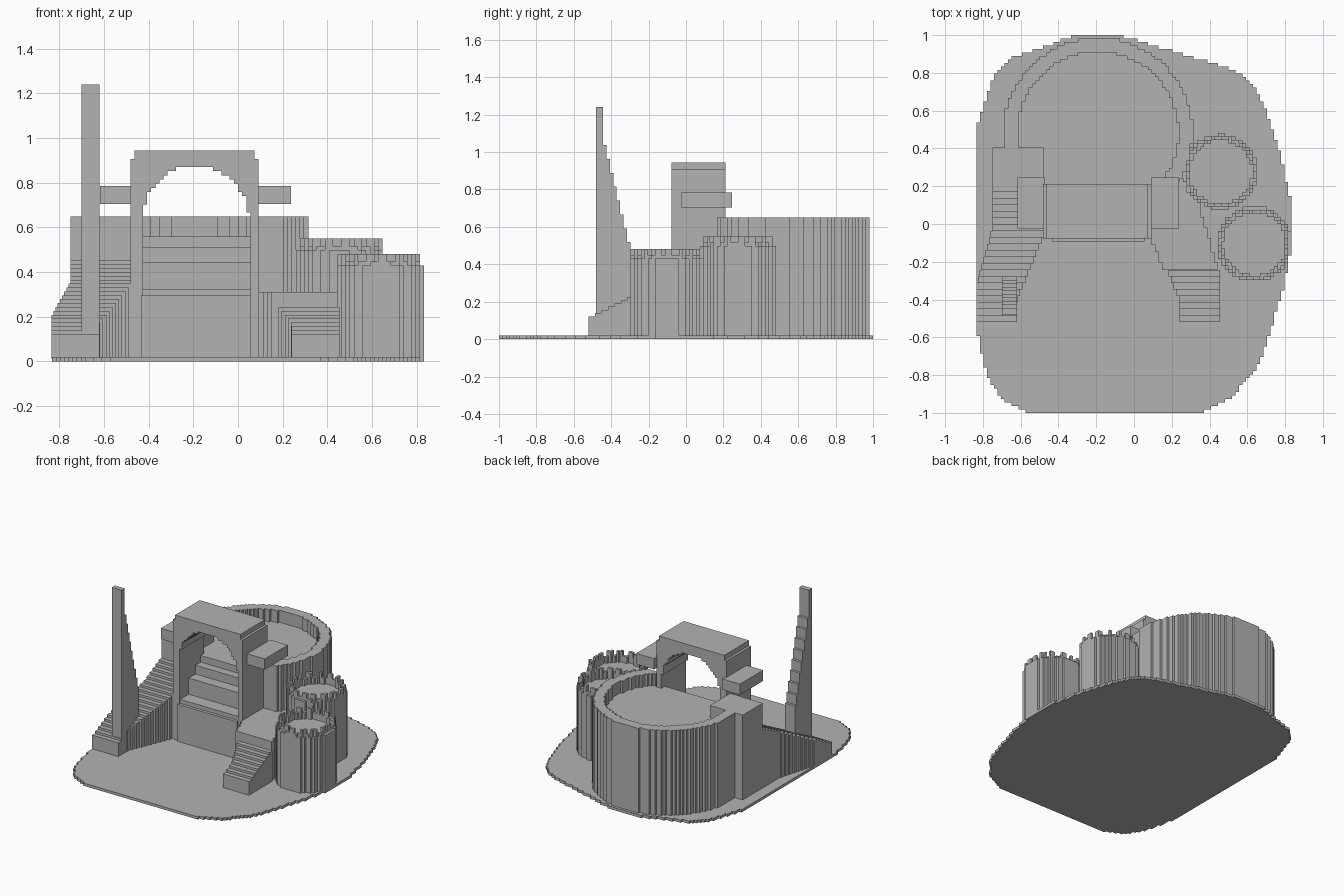
import bpy
import bmesh
import math

CELL = 2 / 108
cube = bpy.data.objects.get("Cube")
if cube:
    bpy.data.objects.remove(cube)

stone = bpy.data.materials.new("grey_stone")
stone.use_nodes = True
stone.diffuse_color = (0.45, 0.45, 0.45, 1)
stone.node_tree.nodes["Principled BSDF"].inputs["Base Color"].default_value = (0.45, 0.45, 0.45, 1)


def clamp(v, lo, hi):
    return max(lo, min(hi, v))


def finish(name, bm):
    bmesh.ops.recalc_face_normals(bm, faces=bm.faces)
    mesh = bpy.data.meshes.new(name)
    bm.to_mesh(mesh)
    bm.free()
    mesh.materials.append(stone)
    obj = bpy.data.objects.new(name, mesh)
    bpy.context.collection.objects.link(obj)
    return obj


def box(name, x, y, z):
    bm = bmesh.new()
    bmesh.ops.create_cube(bm, size=1)
    for v in bm.verts:
        v.co = [r[0] if c < 0 else r[1] for c, r in zip(v.co, (x, y, z))]
    return finish(name, bm)


def blocky(name, inside, lo, hi, plane="xy"):
    """Extrude every grid cell whose centre is inside the shape."""
    bm = bmesh.new()
    place = {"xy": lambda a, b, h: (a, b, h),
             "xz": lambda a, b, h: (a, h, b),
             "yz": lambda a, b, h: (h, a, b)}[plane]
    n = 70
    cells = {(i, j) for i in range(-n, n) for j in range(-n, n)
             if inside((i + 0.5) * CELL, (j + 0.5) * CELL)}
    verts = {}

    def vert(i, j, h):
        if (i, j, h) not in verts:
            verts[i, j, h] = bm.verts.new(place(i * CELL, j * CELL, h))
        return verts[i, j, h]

    for i, j in sorted(cells):
        ring = [(i, j), (i + 1, j), (i + 1, j + 1), (i, j + 1)]
        for h in (lo, hi):
            bm.faces.new([vert(a, b, h) for a, b in ring])
        sides = [(i, j - 1), (i + 1, j), (i, j + 1), (i - 1, j)]
        for k, side in enumerate(sides):
            if side not in cells:
                p, q = ring[k], ring[(k + 1) % 4]
                bm.faces.new([vert(*p, lo), vert(*q, lo), vert(*q, hi), vert(*p, hi)])
    return finish(name, bm)


def disc(cx, cy, r):
    return lambda x, y: math.hypot(x - cx, y - cy) < r


# Ground plate with a rounded outline
outline = [(-0.55, -1), (0.36, -1), (0.5, -0.93), (0.65, -0.77), (0.73, -0.54),
           (0.8, -0.3), (0.835, -0.1), (0.835, 0.1), (0.77, 0.38), (0.69, 0.62),
           (0.62, 0.75), (0.52, 0.82), (-0.08, 1), (-0.3, 1), (-0.65, 0.88),
           (-0.74, 0.78), (-0.8, 0.62), (-0.835, 0.5), (-0.835, -0.55),
           (-0.78, -0.8), (-0.7, -0.93)]


def in_outline(x, y):
    return all((bx - ax) * (y - ay) - (by - ay) * (x - ax) >= 0
               for (ax, ay), (bx, by) in zip(outline, outline[1:] + outline[:1]))


blocky("ground_plate", in_outline, 0, 0.02)

# Round hall: solid floor and raised wall
MID, HALL_Y = -0.19, 0.485
outer, inner = disc(MID, HALL_Y, 0.5), disc(MID, HALL_Y, 0.425)
blocky("hall_floor", lambda x, y: outer(x, y) and y > 0.2, 0.01, 0.56)
blocky("hall_wall", lambda x, y: outer(x, y) and not inner(x, y) and y > 0.17, 0.01, 0.65)
box("hall_side_block", (-0.75, -0.48), (0.17, 0.405), (0.01, 0.65))


# Gate arch with a round-topped opening
def in_arch(x, z):
    dx = abs(x - MID)
    half = 0.27 if z > 0.905 else 0.29
    opening = dx < 0.24 and (z < 0.64 or math.hypot(dx, z - 0.64) < 0.237)
    return 0 < z < 0.945 and dx < half and not opening


blocky("gate_arch", in_arch, -0.078, 0.212, "xz")
box("left_arch_wing", (0.09, 0.237), (-0.025, 0.247), (0.705, 0.785))
box("right_arch_wing", (-0.617, -0.47), (-0.025, 0.247), (0.705, 0.785))

# Broad steps leading through the gate
gate_steps = [(-0.092, 0.295), (-0.07, 0.325), (0.03, 0.445), (0.11, 0.51), (0.17, 0.56)]
for k, (front, top) in enumerate(gate_steps):
    box(f"gate_step_{k + 1}", (-0.435, 0.055), (front, 0.215), (0.01, top))


# Flared side stairs
def inner_edge(y):
    return clamp(0.29 + (-0.08 - y) * 0.41, 0.29, 0.43)


DEPTH = 0.0345
for k in range(20):
    y = -0.52 + k * DEPTH
    left = -0.75 - clamp((-0.04 - y) * 0.28, 0, 0.085)
    box(f"right_stair_{k + 1}", (left, MID - inner_edge(y)), (y, y + DEPTH),
        (0.01, 0.122 + k * 0.0174))
for k in range(8):
    y = -0.52 + k * DEPTH
    box(f"left_stair_{k + 1}", (MID + inner_edge(y), 0.455), (y, y + DEPTH),
        (0.01, 0.122 + k * 0.0174))


# Raised terrace between the gate and the round towers
def in_terrace(x, y):
    return -0.245 < y < 0.3 and MID + inner_edge(y) - 0.01 < x < 0.36 + clamp((0.05 - y) * 0.3, 0, 0.095)


blocky("terrace", in_terrace, 0.01, 0.31)


# Tall blade-like spire, stepped along its back
def in_spire(y, z):
    back = -0.44 + clamp((1.05 - z) * 0.25, 0, 0.16)
    return 0.1 < z < 1.235 and -0.487 < y < back


blocky("spire", in_spire, -0.70, -0.62, "yz")


# Crenellated round towers
def tower(name, cx, cy, top):
    body, rim, well = disc(cx, cy, 0.198), disc(cx, cy, 0.187), disc(cx, cy, 0.166)

    def parapet(x, y):
        return rim(x, y) and not well(x, y)

    def merlon(x, y):
        turn = math.atan2(y - cy, x - cx) / math.tau
        return parapet(x, y) and (turn * 16) % 1 < 0.5

    blocky(name + "_core", body, 0.01, top - 0.03)
    blocky(name + "_wall", lambda x, y: body(x, y) and not well(x, y), top - 0.03, top)
    blocky(name + "_parapet", parapet, top, top + 0.018)
    blocky(name + "_merlons", merlon, top + 0.018, top + 0.052)


tower("rear_tower", 0.458, 0.275, 0.498)
tower("front_tower", 0.637, -0.105, 0.43)
